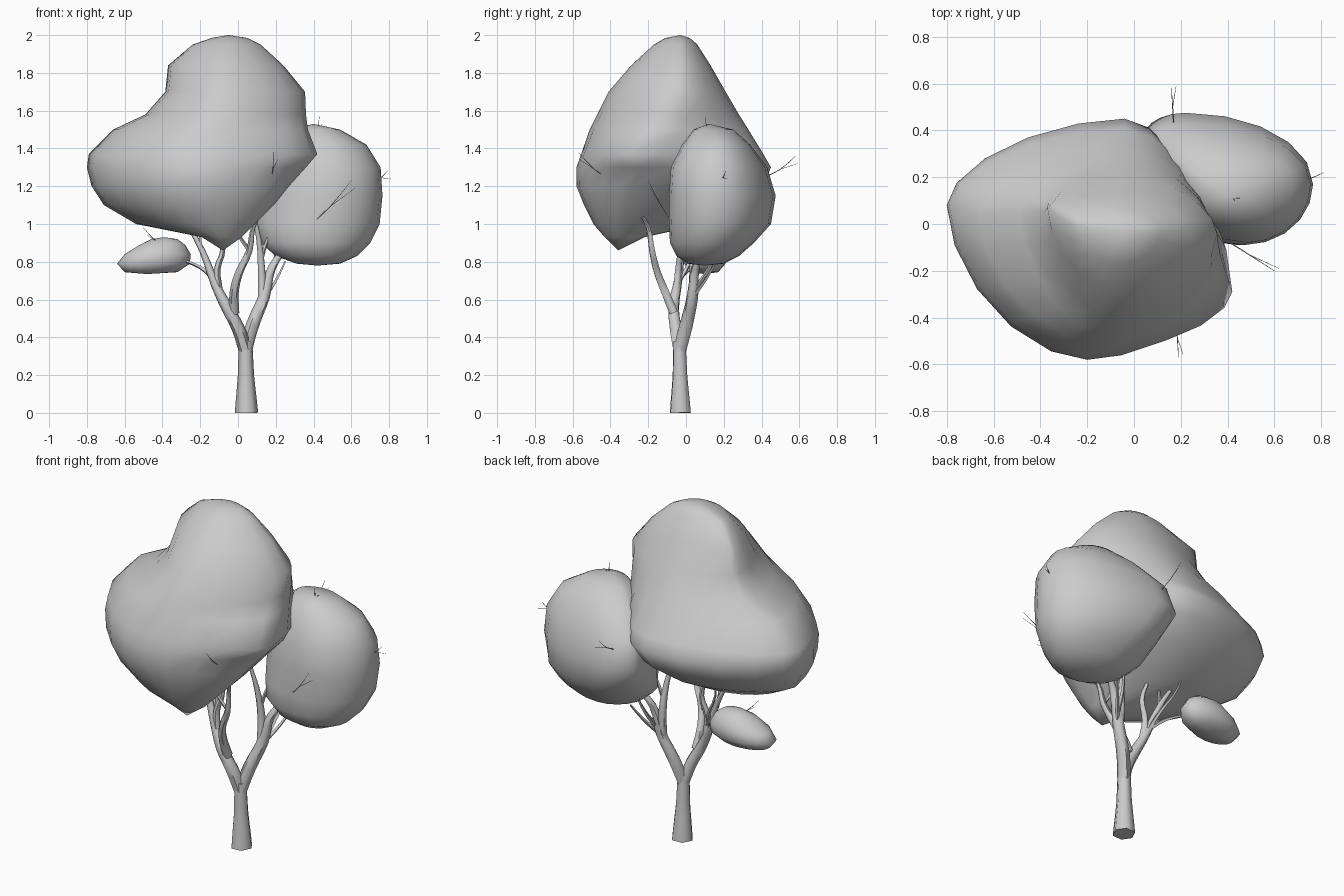
import bpy, bmesh, math
from math import sin, cos, pi


def blob(name, bottom, rings, top, n=5, p=1.1):
    """Loft of rings; each ring is (z, left, front, right, back) with xy extreme points."""
    bm = bmesh.new()
    loops = []
    for z, L, F, R, B in rings:
        loop = []
        for side, end, side_first in ((L, F, True), (R, F, False), (R, B, True), (L, B, False)):
            for i in range(n):
                t = pi / 2 * (i / n if side_first else 1 - i / n)
                c, s = max(cos(t), 0) ** p, max(sin(t), 0) ** p
                loop.append(bm.verts.new((end[0] + (side[0] - end[0]) * c,
                                          side[1] + (end[1] - side[1]) * s, z)))
        loops.append(loop)
    m = 4 * n
    for a, b in zip(loops, loops[1:]):
        for i in range(m):
            j = (i + 1) % m
            bm.faces.new((a[i], a[j], b[j], b[i]))
    lo, hi = bm.verts.new(bottom), bm.verts.new(top)
    for i in range(m):
        j = (i + 1) % m
        bm.faces.new((lo, loops[0][j], loops[0][i]))
        bm.faces.new((hi, loops[-1][i], loops[-1][j]))
    bmesh.ops.recalc_face_normals(bm, faces=bm.faces)
    me = bpy.data.meshes.new(name)
    bm.to_mesh(me)
    bm.free()
    me.shade_smooth()
    bpy.context.collection.objects.link(bpy.data.objects.new(name, me))


def limb(name, pts, sides_res=1, steps=3):
    """Tapered tube through (x, y, z, radius) points."""
    cu = bpy.data.curves.new(name, 'CURVE')
    cu.dimensions = '3D'
    cu.bevel_depth = 1.0
    cu.bevel_resolution = sides_res
    cu.resolution_u = steps
    cu.use_fill_caps = True
    sp = cu.splines.new('BEZIER')
    sp.bezier_points.add(len(pts) - 1)
    for bp, (x, y, z, r) in zip(sp.bezier_points, pts):
        bp.co = (x, y, z)
        bp.radius = r
        bp.handle_left_type = bp.handle_right_type = 'AUTO'
    ob = bpy.data.objects.new(name, cu)
    bpy.context.collection.objects.link(ob)
    bpy.ops.object.select_all(action='DESELECT')
    ob.select_set(True)
    bpy.context.view_layer.objects.active = ob
    bpy.ops.object.convert(target='MESH')
    bpy.ops.object.shade_smooth_by_angle(angle=math.radians(60))


# Main crown
blob("main_crown", (-.08, -.36, .86), [
    (.93, (-.19, -.33), (-.10, -.43), (.02, -.34), (-.10, -.22)),
    (1.0, (-.54, -.08), (-.15, -.49), (.09, -.34), (-.25, .10)),
    (1.1, (-.71, .00), (-.18, -.54), (.19, -.32), (-.18, .29)),
    (1.2, (-.775, .04), (-.20, -.58), (.27, -.28), (-.08, .41)),
    (1.3, (-.80, .08), (-.20, -.58), (.36, -.24), (-.04, .45)),
    (1.37, (-.79, .08), (-.20, -.555), (.42, -.29), (-.04, .41)),
    (1.5, (-.66, .04), (-.15, -.51), (.37, -.14), (-.05, .33)),
    (1.58, (-.49, .05), (-.12, -.47), (.36, -.08), (-.05, .28)),
    (1.7, (-.385, .05), (-.08, -.41), (.355, -.04), (-.05, .21)),
    (1.84, (-.37, .07), (-.07, -.29), (.24, -.03), (-.05, .13)),
    (1.95, (-.24, -.01), (-.06, -.17), (.12, -.03), (-.05, .06)),
    (1.985, (-.14, -.02), (-.05, -.11), (.05, -.03), (-.05, .02)),
], (-.05, -.03, 2.0), p=1.15)

# Right crown
blob("right_crown", (.42, .10, .78), [
    (.79, (.31, .10), (.43, .01), (.54, .10), (.40, .20)),
    (.83, (.20, .11), (.43, -.05), (.63, .11), (.38, .28)),
    (.90, (.12, .14), (.42, -.085), (.70, .14), (.35, .36)),
    (1.0, (.085, .22), (.44, -.09), (.75, .15), (.30, .45)),
    (1.15, (.04, .37), (.47, -.09), (.765, .17), (.22, .475)),
    (1.3, (.07, .34), (.48, -.08), (.755, .17), (.25, .43)),
    (1.42, (.17, .25), (.45, -.02), (.68, .17), (.35, .34)),
    (1.5, (.27, .18), (.42, .04), (.54, .15), (.40, .25)),
], (.40, .12, 1.53), p=1.0)

# Small low leaf clump
blob("low_clump", (-.48, .10, .735), [
    (.745, (-.60, .09), (-.48, .02), (-.32, .12), (-.45, .17)),
    (.79, (-.64, .09), (-.46, -.01), (-.255, .12), (-.43, .21)),
    (.84, (-.60, .09), (-.44, -.01), (-.25, .12), (-.42, .21)),
    (.89, (-.52, .09), (-.41, .02), (-.28, .12), (-.40, .19)),
    (.92, (-.46, .10), (-.39, .06), (-.32, .11), (-.39, .15)),
], (-.39, .10, .93), n=4, p=1.0)

# Trunk and boughs
boughs = {
    "trunk": [(.045, -.03, 0, .062), (.042, -.032, .2, .043), (.04, -.035, .38, .036)],
    "right_bough": [(.04, -.035, .33, .036), (.075, 0, .46, .036), (.14, .035, .62, .031),
                    (.18, .05, .77, .022), (.26, .09, .88, .012), (.36, .12, 1.0, .006)],
    "right_upper_bough": [(.13, .03, .58, .026), (.125, .04, .75, .022), (.11, .02, .92, .015),
                          (.08, 0, 1.06, .009), (.06, -.02, 1.2, .005)],
    "left_bough": [(.04, -.035, .33, .036), (.0, -.055, .45, .035), (-.06, -.065, .56, .031),
                   (-.12, -.045, .68, .024), (-.19, -.02, .86, .016), (-.29, .0, 1.04, .009)],
    "left_inner_bough": [(-.10, -.05, .65, .02), (-.11, -.04, .76, .018), (-.08, -.03, .87, .014),
                         (-.12, -.03, 1.0, .009), (-.14, -.03, 1.15, .005)],
    "front_bough": [(-.02, -.065, .53, .027), (-.02, -.11, .64, .024), (.005, -.15, .74, .021),
                    (.06, -.18, .86, .017), (.08, -.20, .98, .012), (.14, -.27, 1.1, .007)],
}
for name, pts in boughs.items():
    limb(name, pts)

# Thin side branches
branches = [
    [(-.13, -.04, .71, .013), (-.20, .03, .77, .010), (-.33, .10, .82, .006)],
    [(-.12, -.045, .68, .013), (-.16, .02, .80, .010), (-.24, .07, .95, .006), (-.26, .1, 1.05, .003)],
    [(.16, .05, .66, .014), (.18, .12, .76, .010), (.21, .17, .88, .005)],
    [(.15, .04, .62, .012), (.20, .10, .70, .009), (.25, .16, .80, .005)],
    [(.06, -.18, .86, .012), (.0, -.2, .95, .008), (-.03, -.22, 1.05, .005)],
    [(.12, .03, .80, .012), (.15, .04, .90, .009), (.19, .05, 1.0, .004)],
    [(-.19, -.02, .84, .011), (-.2, -.03, .95, .008), (-.18, -.04, 1.08, .004)],
]
for pts in branches:
    limb("side_branch", pts, 0)

# Fine twigs poking out of the leaves: (start, end) with small forks
twigs = [
    ((.38, -.06, .99), (.60, -.20, 1.23)),
    ((.42, .12, 1.48), (.43, .10, 1.57)),
    ((-.38, .08, .88), (-.50, .04, .98)),
    ((.17, .42, 1.25), (.16, .58, 1.36)),
    ((.18, -.40, 1.23), (.19, -.57, 1.38)),
    ((.72, .18, 1.24), (.79, .21, 1.28)),
]
for a, b in twigs:
    m = [(u + v) / 2 for u, v in zip(a, b)]
    m[2] -= .015
    limb("twig", [(*a, .003), (*m, .002), (*b, .001)], 0, 2)
    limb("twig_fork", [(*m, .0015), (b[0] + .02, b[1] + .01, b[2] - .04, .0008)], 0, 1)
